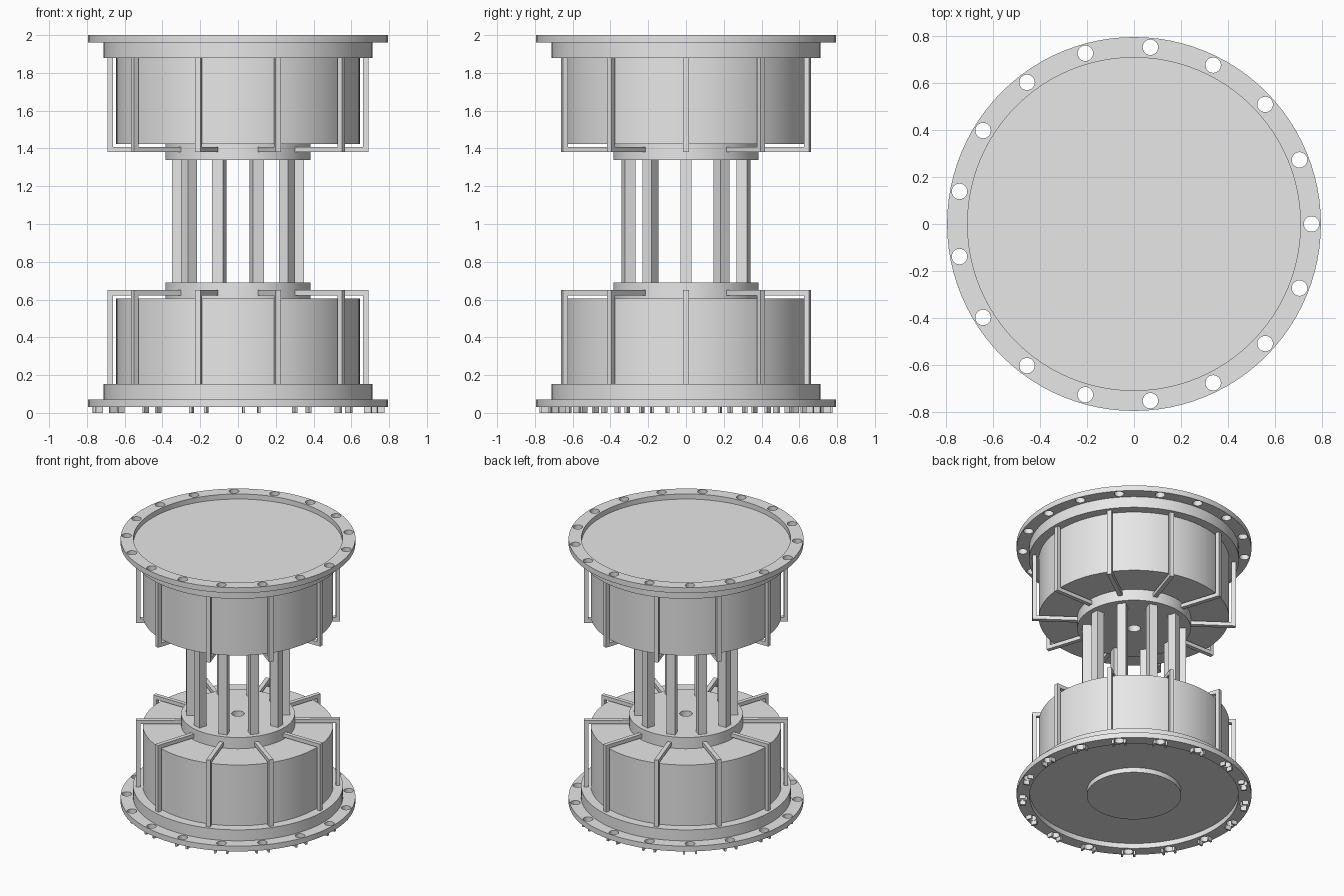
import bpy
import bmesh
import math
from mathutils import Matrix, Vector

if "Cube" in bpy.data.objects:
    bpy.data.objects.remove(bpy.data.objects["Cube"], do_unlink=True)

SEGMENTS = 96
RIBS = 10
BOLTS = 17
BOLT_RADIUS = 0.755
MID = 1.015  # the two drums mirror about this height

GREY = (0.8, 0.8, 0.8, 1.0)
metal = bpy.data.materials.new("grey_metal")
metal.use_nodes = True
metal.diffuse_color = GREY
for node in metal.node_tree.nodes:
    if node.type == 'BSDF_PRINCIPLED':
        node.inputs["Base Color"].default_value = GREY


def finish(name, bm):
    """Turn a bmesh into a shaded object."""
    bmesh.ops.recalc_face_normals(bm, faces=bm.faces)
    mesh = bpy.data.meshes.new(name)
    bm.to_mesh(mesh)
    bm.free()
    mesh.materials.append(metal)
    obj = bpy.data.objects.new(name, mesh)
    bpy.context.collection.objects.link(obj)
    return obj


def smooth(obj):
    bpy.ops.object.select_all(action='DESELECT')
    obj.select_set(True)
    bpy.context.view_layer.objects.active = obj
    bpy.ops.object.shade_smooth_by_angle(angle=math.radians(30))


def lathe(name, profile, closed=False):
    """Revolve (radius, height) points round the vertical axis."""
    bm = bmesh.new()
    rings = []
    for r, z in profile:
        ring = []
        for i in range(SEGMENTS):
            a = math.tau * i / SEGMENTS
            ring.append(bm.verts.new((r * math.cos(a), r * math.sin(a), z)))
        rings.append(ring)
    pairs = list(zip(rings, rings[1:]))
    if closed:
        pairs.append((rings[-1], rings[0]))
    for low, high in pairs:
        for i in range(SEGMENTS):
            j = (i + 1) % SEGMENTS
            bm.faces.new((low[i], low[j], high[j], high[i]))
    bmesh.ops.remove_doubles(bm, verts=bm.verts, dist=0.0001)
    obj = finish(name, bm)
    smooth(obj)
    return obj


def disc(name, radius, z0, z1):
    return lathe(name, [(0, z0), (radius, z0), (radius, z1), (0, z1)])


def add_box(bm, low, high, angle):
    """Box given in radial, tangential and height limits, turned about z."""
    low, high = Vector(low), Vector(high)
    place = (Matrix.Rotation(angle, 4, 'Z') @ Matrix.Translation((low + high) / 2)
             @ Matrix.Diagonal((*(high - low), 1)))
    bmesh.ops.create_cube(bm, size=1, matrix=place)


def bolt_angles():
    return [math.tau * i / BOLTS for i in range(BOLTS)]


def rib_angles():
    return [math.tau * i / RIBS for i in range(RIBS)]


def drill(obj, z):
    """Cut the ring of bolt holes through a flange."""
    bm = bmesh.new()
    for a in bolt_angles():
        at = Matrix.Translation((BOLT_RADIUS * math.cos(a), BOLT_RADIUS * math.sin(a), z))
        bmesh.ops.create_cone(bm, cap_ends=True, segments=24, radius1=0.033,
                              radius2=0.033, depth=0.2, matrix=at)
    cutter = finish("hole_cutter", bm)
    cutter.hide_render = True
    mod = obj.modifiers.new("bolt_holes", 'BOOLEAN')
    mod.operation = 'DIFFERENCE'
    mod.solver = 'EXACT'
    mod.object = cutter
    bpy.ops.object.select_all(action='DESELECT')
    obj.select_set(True)
    bpy.context.view_layer.objects.active = obj
    bpy.ops.object.modifier_apply(modifier=mod.name)
    bpy.data.objects.remove(cutter, do_unlink=True)
    smooth(obj)


# Upper and lower drum assemblies
for side, sign in (("upper", 1), ("lower", -1)):
    def h(z):
        return MID + sign * (z - MID)

    disc(side + "_drum", 0.645, h(1.424), h(1.885))
    disc(side + "_collar", 0.711, h(1.878), h(1.962))

    # Hub with a blind centre hole
    lathe(side + "_hub", [(0, h(1.42)), (0.043, h(1.42)), (0.043, h(1.34)),
                          (0.385, h(1.34)), (0.385, h(1.43)), (0, h(1.43))])

    # Drilled rim flange
    flange = lathe(side + "_flange", [(0.708, h(1.96)), (0.795, h(1.96)),
                                      (0.795, h(2.0)), (0.708, h(2.0))], closed=True)
    drill(flange, h(1.98))

    # L-shaped ribs: an upright beside the drum and an arm into the hub
    bm = bmesh.new()
    for a in rib_angles():
        for r0, r1, za, zb in ((0.662, 0.69, 1.38, 1.885), (0.37, 0.664, 1.38, 1.408)):
            z0, z1 = sorted((h(za), h(zb)))
            add_box(bm, (r0, -0.015, z0), (r1, 0.015, z1), a)
    finish(side + "_ribs", bm)

# Square columns joining the hubs
bm = bmesh.new()
for a in rib_angles():
    add_box(bm, (0.29, -0.03, 0.685), (0.35, 0.03, 1.345), a)
finish("columns", bm)

# Raised pad under the base
disc("base_pad", 0.32, 0.032, 0.075)

# Pairs of small feet either side of each lower bolt hole
bm = bmesh.new()
for a in bolt_angles():
    for t in (-0.041, 0.041):
        add_box(bm, (BOLT_RADIUS - 0.02, t - 0.007, 0.0),
                (BOLT_RADIUS + 0.02, t + 0.007, 0.035), a)
finish("feet", bm)
